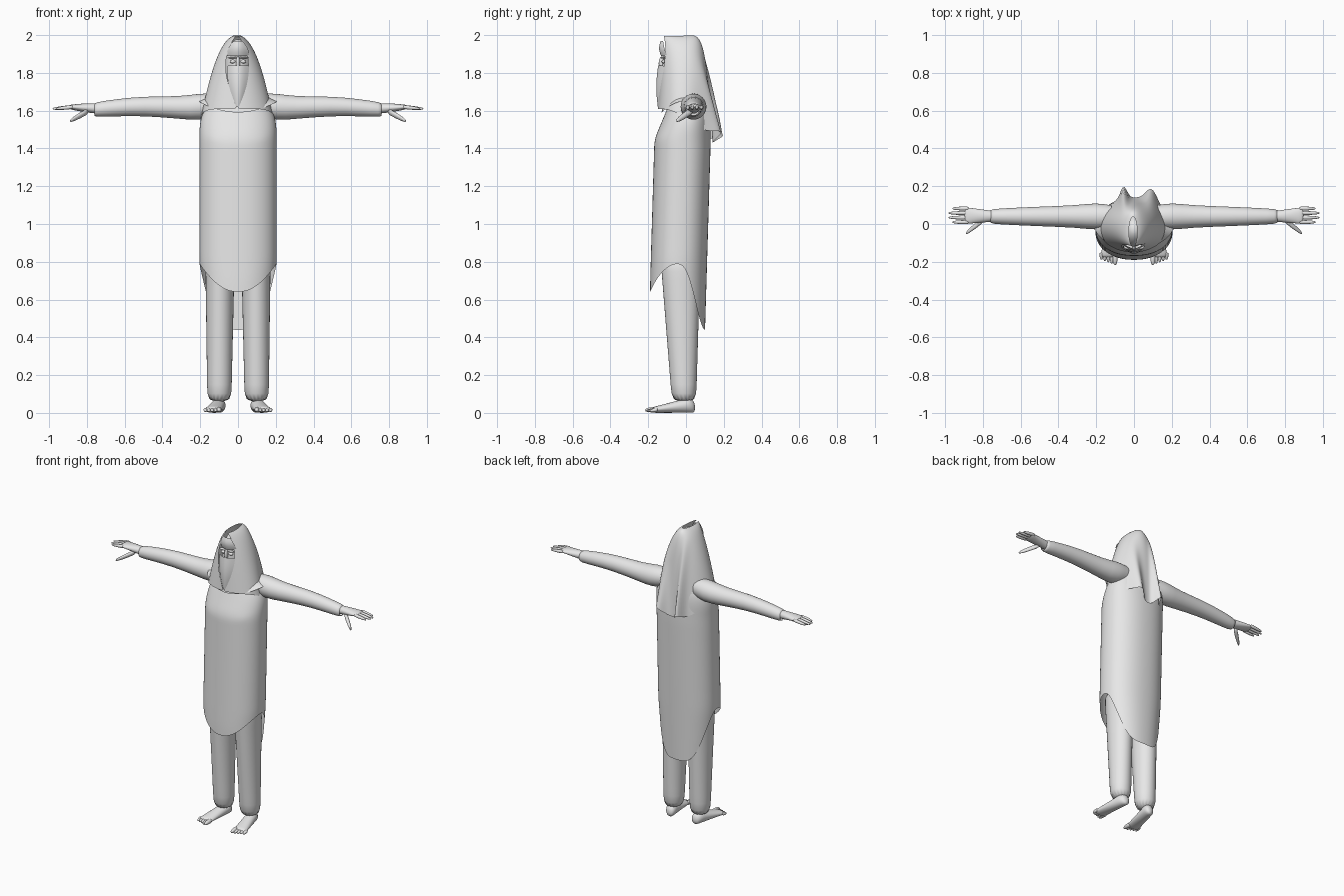
import bpy, bmesh
from math import sin, cos, pi, exp, sqrt, asin, copysign
from mathutils import Vector

cube = bpy.data.objects.get("Cube")
if cube:
    bpy.data.objects.remove(cube)

colour = (.8, .8, .8, 1)
grey = bpy.data.materials.new("light_grey")
grey.use_nodes = True
grey.diffuse_color = colour
grey.node_tree.nodes["Principled BSDF"].inputs["Base Color"].default_value = colour


def finish(name, bm, mirror=False, smooth_levels=1):
    """Turn a bmesh into a smooth, grey object."""
    bmesh.ops.recalc_face_normals(bm, faces=bm.faces)
    mesh = bpy.data.meshes.new(name)
    bm.to_mesh(mesh)
    bm.free()
    for face in mesh.polygons:
        face.use_smooth = True
    mesh.materials.append(grey)
    part = bpy.data.objects.new(name, mesh)
    bpy.context.collection.objects.link(part)
    if mirror:
        part.modifiers.new("Mirror", "MIRROR")
    part.modifiers.new("Smooth", "SUBSURF").levels = smooth_levels


def surface(name, rows, closed=True, caps=False, mirror=False):
    """Skin rows of points."""
    bm = bmesh.new()
    grid = [[bm.verts.new(point) for point in row] for row in rows]
    count = len(grid[0])
    for upper, lower in zip(grid, grid[1:]):
        for i in range(count if closed else count - 1):
            j = (i + 1) % count
            bm.faces.new((upper[i], upper[j], lower[j], lower[i]))
    if caps:
        bm.faces.new(grid[0])
        bm.faces.new(grid[-1])
    finish(name, bm, mirror)


def ball(name, centre, size, mirror=False):
    """Stretched sphere."""
    bm = bmesh.new()
    bmesh.ops.create_uvsphere(bm, u_segments=20, v_segments=12, radius=1)
    bmesh.ops.scale(bm, vec=size, verts=bm.verts)
    bmesh.ops.translate(bm, vec=centre, verts=bm.verts)
    finish(name, bm, mirror)


def ring(axis, centre, width, height, count=16):
    """Ellipse of points lying square to the axis."""
    points = []
    for i in range(count):
        angle = 2 * pi * i / count
        u, v = width * cos(angle), height * sin(angle)
        offset = {"x": (0, u, v), "y": (u, 0, v), "z": (u, v, 0)}[axis]
        points.append(Vector(centre) + Vector(offset))
    return points


def finger(name, axis, start, end, radius):
    """Mirrored round-tipped digit."""
    start, end = Vector(start), Vector(end)
    rows = []
    for t in (0, .3, .6, .9, 1):
        size = radius * sqrt(1.1 - t ** 4)
        rows.append(ring(axis, start.lerp(end, t), size, size, 8))
    surface(name, rows, caps=True, mirror=True)


def steps(count):
    return [i / count for i in range(count + 1)]


def oval(angle, half_width, front, back, power=1):
    """Point of an oval; angle zero faces the front."""
    s, c = sin(angle), cos(angle)
    x = half_width * copysign(abs(s) ** power, s)
    y = (front + back) / 2 - (back - front) / 2 * copysign(abs(c) ** power, c)
    return x, y


def tunic_section(z):
    """Half width, front and back of the tunic at a height."""
    shoulder = max(0, (z - 1.45) * 4)
    narrowing = sqrt(1 - shoulder ** 3)
    half_width = (.205 - .08 * max(0, .8 - z)) * narrowing
    front = (.03 * max(0, z - .7) - .19) * (1 - .6 * shoulder)
    back = (.1 + .03 * min(1, z - .4)) * sqrt(narrowing)
    return half_width, front, back


def hem(angle):
    """Front point, slits at the sides, longer back."""
    if cos(angle) > 0:
        return .64 + .15 * sin(angle) ** 2
    return .44 + .35 * sin(angle) ** 4


# Long tunic
around = [2 * pi * t for t in steps(48)[:-1]]
rows = []
for t in steps(26):
    row = []
    for angle in around:
        z = 1.69 + (hem(angle) - 1.69) * t ** 1.2
        row.append((*oval(angle, *tunic_section(z), .9), z))
    rows.append(row)
surface("tunic", rows)

# Draped collar, lifted over the shoulders
rows = []
for t in steps(6):
    shape = .08 + .13 * t, -.09 - .04 * t, .07 + .05 * t
    rows.append([(*oval(angle, *shape), 1.74 - .15 * t + .06 * (t * sin(angle)) ** 2)
                 for angle in around])
surface("collar", rows)

# Hood with a pointed opening and two folds hanging at the back
rows = []
for t in steps(18)[1:]:
    u = t ** 1.5
    half_width = .19 * sqrt(u)
    opening = asin(min(1, .06 * sin(pi * u ** .8) / half_width))
    row = []
    for k in steps(64):
        angle = opening + 2 * (pi - opening) * k
        x, y = oval(angle, half_width, -.12 - .03 * u, .14 * u ** .3)
        rear = sin(angle / 2) ** 4
        fold = exp(-((x + .05) / .02) ** 2) + exp(-((x - .1) / .04) ** 2)
        fold *= .08 * rear * u * u
        drop = .39 * u * (1 - rear) + .57 * u ** 1.4 * rear
        row.append((x - .005, y + fold, 2 - drop + fold / 2))
    rows.append(row)
surface("hood", rows, closed=False)

# Head and its small features
ball("head", (0, -.03, 1.82), (.075, .1, .16))
ball("nose_bridge", (0, -.125, 1.85), (.012, .02, .04))
ball("eyes", (.028, -.117, 1.86), (.016, .012, .01), mirror=True)
ball("eyebrows", (.03, -.122, 1.88), (.025, .013, .005), mirror=True)


def face_cloth(name, top, bottom, narrowing, front):
    """Cloth panel bent round a central ridge."""
    rows = []
    for t in steps(6):
        half_width = .06 * (1 - narrowing * t * t)
        rows.append([(half_width * k, front - .01 * sin(pi * t)
                      + .6 * half_width * abs(k) ** 1.6, top + (bottom - top) * t)
                     for k in (-1, -.7, -.4, 0, .4, .7, 1)])
    surface(name, rows, closed=False)


face_cloth("face_veil", 1.84, 1.62, .75, -.15)
face_cloth("brow_band", 1.89, 1.97, .6, -.135)

# Sleeves, ending in an open cuff
sleeve = [(.12, 1.63, .06), (.2, 1.62, .075), (.3, 1.615, .06), (.5, 1.625, .053),
          (.65, 1.615, .046), (.76, 1.605, .04), (.76, 1.605, .03)]
surface("sleeves", [ring("x", (x, .04, z), r, r) for x, z, r in sleeve], mirror=True)

# Hands
rows = []
for t in steps(6):
    centre = .72 + .18 * t, .04 + .005 * t, 1.61 + .01 * t
    rows.append(ring("x", centre, .026 + .02 * t, .028 - .018 * t * t))
surface("palms", rows, caps=True, mirror=True)
for k, name in enumerate(("index", "middle", "ring", "little")):
    y = .01 + .024 * k
    tip = .985 - .01 * (k - 1.5) ** 2
    finger(name + "_fingers", "x", (.87, y, 1.62), (tip, y, 1.61), .011)
finger("thumbs", "x", (.79, .03, 1.6), (.89, -.05, 1.545), .017)

# Trouser legs
rows = []
for t in steps(8):
    centre = .095 + .004 * t, -.03 + .02 * t, .85 - .8 * t
    rows.append(ring("z", centre, .08 - .015 * t, .11 - .045 * t))
surface("trouser_legs", rows, caps=True, mirror=True)

# Bare feet
rows = []
for t in steps(8):
    rounding = min(1, .6 + 4 * t)
    height = (.045 - .03 * t) * rounding
    centre = .095 + .04 * t, .05 - .23 * t, height
    rows.append(ring("y", centre, (.036 + .01 * t) * rounding, height))
surface("feet", rows, caps=True, mirror=True)
for k, name in enumerate(("big", "second", "third", "fourth", "little")):
    x = .1 + .018 * k
    radius = .015 if k == 0 else .011
    finger(name + "_toes", "y", (x, -.15, .018), (x, .007 * k - .217, radius), radius)
